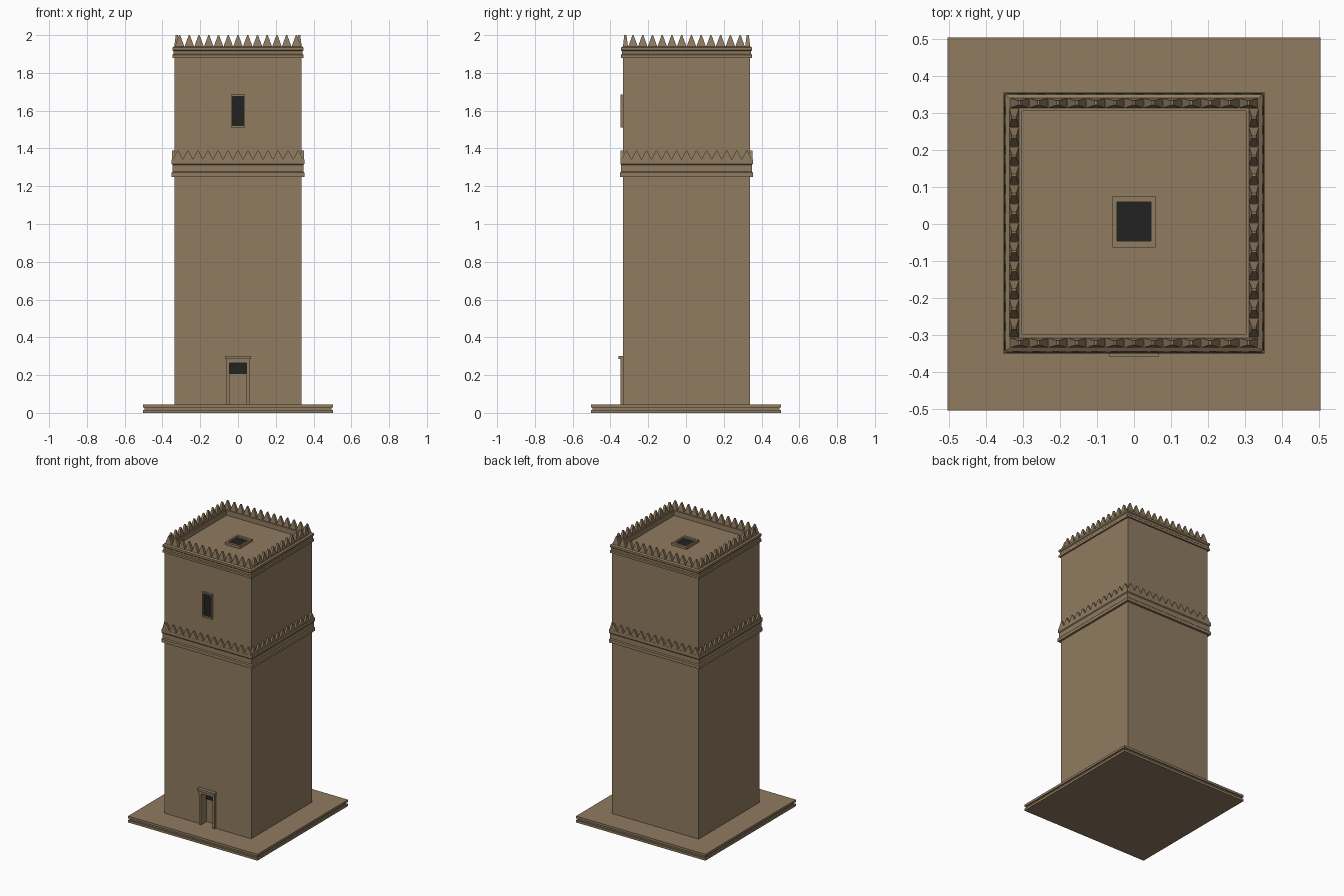
import bpy, bmesh, math

if "Cube" in bpy.data.objects:
    bpy.data.objects.remove(bpy.data.objects["Cube"])

CY = 0.003   # tower centre in y
R = 0.337    # tower half width


def mat(name, col):
    m = bpy.data.materials.new(name)
    m.diffuse_color = (*col, 1)
    m.use_nodes = True
    m.node_tree.nodes["Principled BSDF"].inputs["Base Color"].default_value = m.diffuse_color
    return m


STONE = mat("sandy_stone", (0.28, 0.20, 0.118))
DARK = mat("dark_opening", (0.016, 0.016, 0.016))


def finish(name, bm, m):
    bmesh.ops.recalc_face_normals(bm, faces=bm.faces)
    me = bpy.data.meshes.new(name)
    bm.to_mesh(me)
    bm.free()
    me.materials.append(m)
    ob = bpy.data.objects.new(name, me)
    bpy.context.collection.objects.link(ob)
    return ob


def add_box(bm, x0, x1, y0, y1, z0, z1):
    vs = bmesh.ops.create_cube(bm, size=1)["verts"]
    for v in vs:
        v.co.x = x1 if v.co.x > 0 else x0
        v.co.y = y1 if v.co.y > 0 else y0
        v.co.z = z1 if v.co.z > 0 else z0


def boxes(name, dims, m=STONE):
    bm = bmesh.new()
    for d in dims:
        add_box(bm, *d)
    return finish(name, bm, m)


def square_ring(name, profile):
    """Sweep a closed (half width, z) profile round the square tower."""
    bm = bmesh.new()
    loops = []
    for sx, sy in ((-1, -1), (1, -1), (1, 1), (-1, 1)):
        loops.append([bm.verts.new((sx * r, CY + sy * r, z)) for r, z in profile])
    n = len(profile)
    for i in range(4):
        a, b = loops[i], loops[(i + 1) % 4]
        for j in range(n):
            k = (j + 1) % n
            bm.faces.new((a[j], b[j], b[k], a[k]))
    return finish(name, bm, STONE)


def add_tooth(bm, side, t, half, r0, r1, z0, z1, tip, t0, t1):
    """Tapered tooth on one side: t along the wall, r0..r1 outwards."""
    ang = side * math.pi / 2
    c, s = round(math.cos(ang)), round(math.sin(ang))

    def vert(u, r, z):
        x, y = u, -r
        return bm.verts.new((x * c - y * s, CY + x * s + y * c, z))
    lo = [vert(t + a, r, z0) for a, r in ((-half, r0), (half, r0), (half, r1), (-half, r1))]
    hi = [vert(t + a, r, z1) for a, r in ((-tip, t0), (tip, t0), (tip, t1), (-tip, t1))]
    bm.faces.new(lo)
    bm.faces.new(hi)
    for i in range(4):
        j = (i + 1) % 4
        bm.faces.new((lo[i], lo[j], hi[j], hi[i]))


# Base: two slabs with a groove between
boxes("base_slabs", [(-.503, .503, -.503, .503, 0, .016),
                     (-.494, .494, -.494, .494, .016, .029),
                     (-.503, .503, -.503, .503, .029, .045)])

# Tower body with door recess cut into the front
body = boxes("tower_body", [(-R, R, CY - R, CY + R, .04, 1.905)])
cutter = boxes("door_cutter", [(-.045, .045, -.5, CY - R + .05, .045, .265)])
mod = body.modifiers.new("door_cut", "BOOLEAN")
mod.operation = "DIFFERENCE"
mod.solver = "EXACT"
mod.object = cutter
bpy.context.view_layer.objects.active = body
bpy.ops.object.modifier_apply(modifier=mod.name)
bpy.data.objects.remove(cutter, do_unlink=True)

# Middle moulding and its row of teeth
square_ring("middle_band", [(.33, 1.25), (.352, 1.25), (.352, 1.272), (.346, 1.278),
                            (.346, 1.312), (.351, 1.318), (.351, 1.342), (.33, 1.342)])
bm = bmesh.new()
N = 13
P = 2 * .345 / N
for side in range(4):
    for i in range(N):
        add_tooth(bm, side, (i - (N - 1) / 2) * P, P / 2, .335, .35,
                  1.342, 1.388, .003, .335, .349)
finish("middle_teeth", bm, STONE)

# Parapet with moulded outside
square_ring("parapet", [(.302, 1.89), (.33, 1.88), (.347, 1.88), (.347, 1.895),
                        (.342, 1.90), (.342, 1.915), (.347, 1.92), (.347, 1.934),
                        (.338, 1.94), (.302, 1.94)])

# Crown of pointed battlements
bm = bmesh.new()
P = .67 / N
for side in range(4):
    n = N if side % 2 == 0 else N - 1
    for i in range(n):
        add_tooth(bm, side, (i - (n - 1) / 2) * P, P / 2, .310, .337,
                  1.938, 2.0, .003, .318, .330)
finish("crown_teeth", bm, STONE)

# Roof hatch
HZ = 1.90
boxes("hatch_frame", [(-.058, -.046, -.063, .076, HZ, 1.922),
                      (.046, .058, -.063, .076, HZ, 1.922),
                      (-.046, .046, -.063, -.046, HZ, 1.922),
                      (-.046, .046, .059, .076, HZ, 1.922)])
boxes("hatch_opening", [(-.046, .046, -.046, .059, HZ, 1.910)], DARK)

# Window: frame and dark opening
F = CY - R
boxes("window_frame", [(-.038, -.029, F - .012, F + .01, 1.51, 1.685),
                       (.029, .038, F - .012, F + .01, 1.51, 1.685),
                       (-.029, .029, F - .012, F + .01, 1.51, 1.521),
                       (-.029, .029, F - .012, F + .01, 1.675, 1.685)])
boxes("window_opening", [(-.029, .029, F - .003, F + .004, 1.521, 1.675)], DARK)

# Doorway: jambs, stepped lintel, dark upper opening
boxes("door_jambs", [(s * .053 - .008, s * .053 + .008, F - .012, F + .01, .045, .272)
                     for s in (-1, 1)])
boxes("door_lintel", [(-.062, .062, F - .014, F + .01, .265, .284),
                      (-.068, .068, F - .024, F + .01, .284, .30)])
boxes("door_opening", [(-.045, .045, F + .044, F + .052, .205, .265)], DARK)
